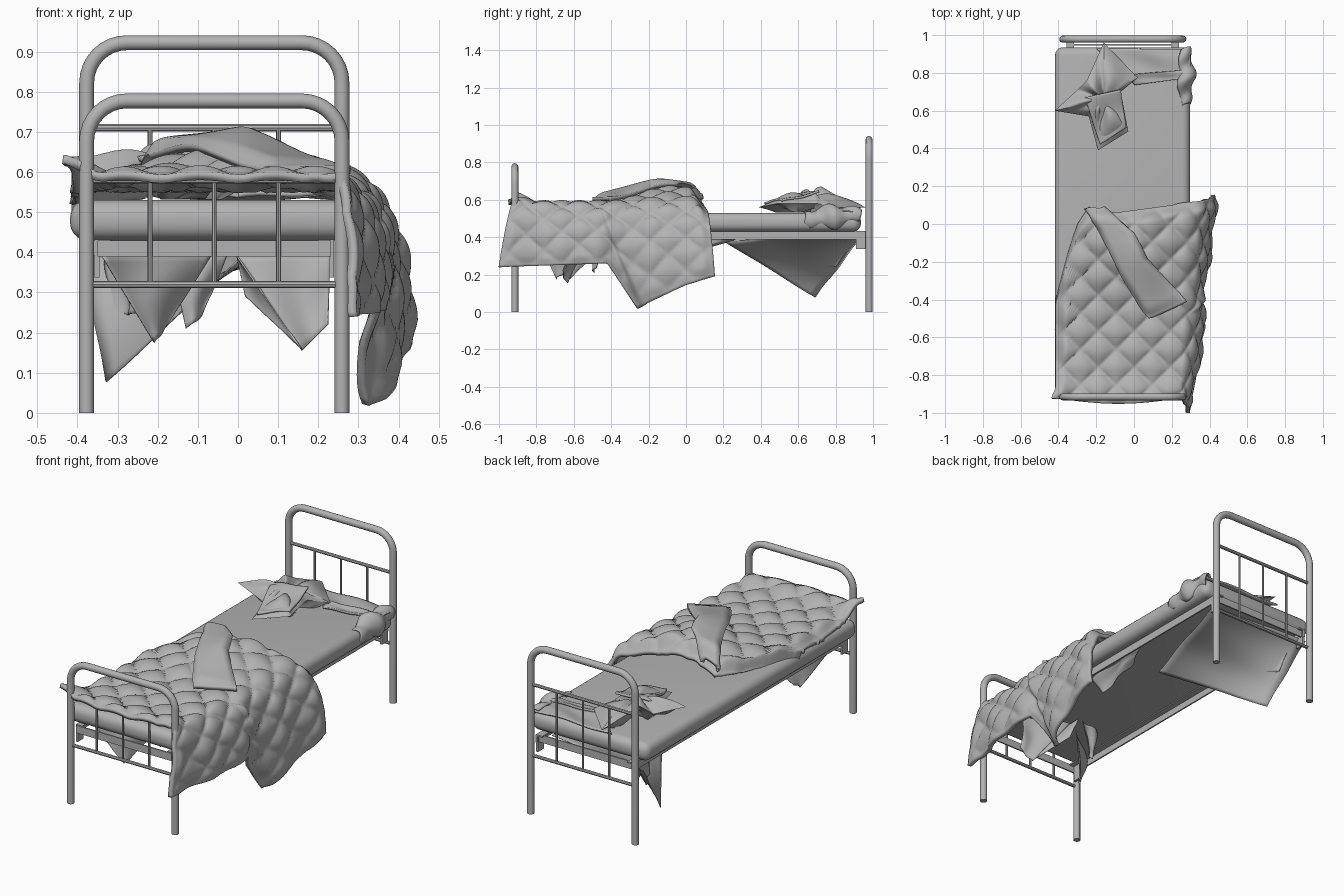
import bpy, bmesh, math
from mathutils import Vector

if "Cube" in bpy.data.objects:
    bpy.data.objects.remove(bpy.data.objects["Cube"])

grey = bpy.data.materials.new("plain grey")
grey.diffuse_color = (0.45, 0.45, 0.45, 1)
grey.use_nodes = True
grey.node_tree.nodes["Principled BSDF"].inputs["Base Color"].default_value = grey.diffuse_color


def finish(name, bm, thick=0.0, angle=40):
    bmesh.ops.remove_doubles(bm, verts=bm.verts, dist=1e-5)
    me = bpy.data.meshes.new(name)
    bm.to_mesh(me)
    bm.free()
    me.materials.append(grey)
    for p in me.polygons:
        p.use_smooth = True
    me.set_sharp_from_angle(angle=math.radians(angle))
    ob = bpy.data.objects.new(name, me)
    bpy.context.collection.objects.link(ob)
    if thick:
        m = ob.modifiers.new("thickness", 'SOLIDIFY')
        m.thickness, m.offset = thick, -1
    return ob


def box(name, x0, x1, y0, y1, z0, z1, bevel=0, seg=4):
    bm = bmesh.new()
    bmesh.ops.create_cube(bm, size=1)
    for v in bm.verts:
        v.co = ((x0 + x1) / 2 + v.co.x * (x1 - x0), (y0 + y1) / 2 + v.co.y * (y1 - y0),
                (z0 + z1) / 2 + v.co.z * (z1 - z0))
    if bevel:
        bmesh.ops.bevel(bm, geom=bm.edges[:], offset=bevel, segments=seg, profile=0.5, affect='EDGES')
    return finish(name, bm)


def tube(name, path, y, r, n=12):
    """Round tube along an x/z path in the plane y."""
    bm = bmesh.new()
    pts = [Vector((x, y, z)) for x, z in path]
    rings = []
    for i, p in enumerate(pts):
        t = (pts[min(i + 1, len(pts) - 1)] - pts[max(i - 1, 0)]).normalized()
        side = t.cross(Vector((0, 1, 0)))
        rings.append([bm.verts.new(p + r * (math.cos(a) * side + math.sin(a) * Vector((0, 1, 0))))
                      for a in (2 * math.pi * k / n for k in range(n))])
    for a, b in zip(rings, rings[1:]):
        for k in range(n):
            bm.faces.new((a[k], a[(k + 1) % n], b[(k + 1) % n], b[k]))
    bm.faces.new(rings[0])
    bm.faces.new(rings[-1][::-1])
    bmesh.ops.recalc_face_normals(bm, faces=bm.faces)
    return finish(name, bm)


def cloth(name, fn, nu, nv, thick):
    """Grid surface from fn(u, v)."""
    bm = bmesh.new()
    g = [[bm.verts.new(fn(i / nu, j / nv)) for j in range(nv + 1)] for i in range(nu + 1)]
    for i in range(nu):
        for j in range(nv):
            bm.faces.new((g[i][j], g[i + 1][j], g[i + 1][j + 1], g[i][j + 1]))
    return finish(name, bm, thick, 70)


def quad(name, a, b, c, d, wave=0.010, freq=3, push=(0, 0, 1), thick=0.004):
    """Wrinkled cloth between four corners."""
    a, b, c, d, push = map(Vector, (a, b, c, d, push))

    def fn(u, v):
        p = (a.lerp(b, u)).lerp(d.lerp(c, u), v)
        return p + push * wave * (math.sin(freq * math.pi * u + 2.2 * v) + 0.5 * math.sin(7 * v + 4 * u))
    return cloth(name, fn, 24, 14, thick)


def interp(pts, t):
    if t <= pts[0][0]:
        return pts[0][1]
    for (a, p), (b, q) in zip(pts, pts[1:]):
        if t <= b:
            return p + (q - p) * (t - a) / (b - a)
    return pts[-1][1]


def smooth(t):
    t = min(max(t, 0), 1)
    return t * t * (3 - 2 * t)


# Tubular head and foot frames
XL, XR, R = -0.377, 0.259, 0.1
for end, y, top, rail in (("foot", -0.915, 0.777, 0.58), ("head", 0.979, 0.922, 0.71)):
    path = [(XL, 0)]
    path += [(XL + R - R * math.cos(a), top - R + R * math.sin(a)) for a in (math.pi / 2 * k / 8 for k in range(9))]
    path += [(XR - R + R * math.sin(a), top - R + R * math.cos(a)) for a in (math.pi / 2 * k / 8 for k in range(9))]
    tube(end + "_arch", path + [(XR, 0)], y, 0.0185)
    for z in (0.32, rail):
        tube(end + "_rail", [(XL, z), (XR, z)], y, 0.009, 8)
    for x in (-0.219, -0.059, 0.101):
        tube(end + "_bar", [(x, 0.32), (x, rail)], y, 0.006, 8)

# Angle-iron side rails, end crossbars and brackets
for x, s in ((-0.357, 1), (0.239, -1)):
    box("side_rail", min(x, x + s * 0.008), max(x, x + s * 0.008), -0.9, 0.965, 0.388, 0.43)
    box("side_rail_flange", min(x, x + s * 0.04), max(x, x + s * 0.04), -0.9, 0.965, 0.424, 0.432)
    for y in (-0.9, 0.91):
        box("bracket", min(x, x + s * 0.012), max(x, x + s * 0.012), y, y + 0.052, 0.337, 0.43)
for y in (-0.908, 0.945):
    box("crossbar", -0.35, 0.232, y, y + 0.008, 0.389, 0.43)

# Mattress
box("mattress", -0.418, 0.297, -0.9, 0.935, 0.43, 0.53, 0.042, 5)

# Quilt
HEAD = [(-.42, -.4), (-.36, -.18), (-.30, 0), (-.24, .09), (-.1, .06), (.2, .10), (.42, .155)]
HEM = [(-1, .24), (-.42, .26), (-.26, .015), (-.2, .05), (0, .145), (.15, .19)]
OUT = [(-.98, .285), (-.75, .335), (-.55, .37), (-.38, .355), (-.2, .385), (0, .39), (.15, .41)]


def quilt_top(x, y):
    z = 0.568 + 0.08 * smooth((y + 0.5) / 0.42) * math.exp(-(x / 0.24) ** 2)
    z += 0.025 * smooth((-0.78 - y) / 0.14)
    z += 0.045 * smooth((-0.33 - x) / 0.1) * smooth((-0.8 - y) / 0.12)
    return z


def puff(a, b, d=0.19):
    return math.sqrt(abs(math.sin(math.pi * (a + b) / d) * math.sin(math.pi * (a - b) / d)))


def quilt(u, v):
    w = max(0, (u - 0.62) / 0.38)
    t = min(u / 0.62, 1)
    x = -0.415 + 0.665 * t - 0.02 * (1 - smooth(t * 8)) * (1 - smooth(v * 8))
    y0 = -0.922 - 0.03 * math.sin(math.pi * t) - 0.08 * w
    y = y0 + (interp(HEAD, x + 0.17 * w) - y0) * v
    edge = smooth(v / 0.04) * smooth((1 - v) / 0.05) * smooth(u / 0.04) * smooth((1 - u) / 0.04)
    z = quilt_top(x, y)
    z -= 0.05 * (1 - smooth((1 - v) / 0.07)) * (1 - w)
    z -= 0.03 * (1 - smooth(u / 0.06)) * smooth((y + 0.8) / 0.15)
    s = x
    if w > 0:
        zt = z
        x += (interp(OUT, y) - 0.25) * (1 - (1 - w) ** 2.3)
        x -= 0.05 * w ** 3 * math.exp(-((y + 0.27) / 0.12) ** 2)
        z = zt + (interp(HEM, y) - zt) * w ** 1.45
        s = x + zt - z
        x += 0.022 * smooth((y + 0.48 - (0.55 - z) * 0.43) / 0.03) * smooth(w * 5)
        x += 0.010 * w * math.sin(y * 24)
    p = (0.030 - 0.014 * w) * puff(s, y) * (0.25 + 0.75 * edge)
    k = min(1, w * 1.6) * math.pi / 2
    return (x + p * math.sin(k), y, z + p * math.cos(k))


cloth("quilt", quilt, 110, 100, 0.022)

# Turned-back quilt corner lying on top
LEFT = [(0, (-.25, .085)), (.25, (-.18, -.02)), (.65, (-.06, -.27)), (1, (.08, -.5))]
RIGHT = [(0, (-.16, .075)), (.3, (.0, -.06)), (.6, (.06, -.19)), (1, (.28, -.41))]


def flap(u, v):
    lx, ly = (interp([(t, p[i]) for t, p in LEFT], v) for i in (0, 1))
    rx, ry = (interp([(t, p[i]) for t, p in RIGHT], v) for i in (0, 1))
    x, y = lx + (rx - lx) * u, ly + (ry - ly) * u
    rim = smooth(u / 0.15) * smooth((1 - u) / 0.15) * smooth((1 - v) / 0.08)
    z = quilt_top(x, y) + 0.024 + 0.02 * rim + 0.008 * math.sin(9 * v + 3 * u) * rim
    return (x, y, z - 0.05 * (1 - smooth(v / 0.15)))


cloth("quilt_turned_corner", flap, 30, 50, 0.022)

# Sheet at the head, with a folded edge and a soft bunch over the right side
quad("head_sheet", (0.0, .74, .543), (.30, .79, .55), (.30, .925, .545), (-.2, .93, .538), 0.005, 3, thick=0.008)
quad("head_sheet_fold", (.0, .735, .545), (.3, .775, .56), (.3, .82, .56), (.0, .79, .56), 0.003, 3, thick=0.012)


def bunch(u, v):
    a = -0.35 * math.pi + 1.05 * math.pi * v
    y = 0.62 + 0.30 * u
    r = (0.055 + 0.012 * math.sin(13 * u + 3 * v)) * (0.55 + 0.45 * math.sin(math.pi * u))
    return (0.265 + r * math.cos(a), y + 0.02 * math.sin(3 * v), 0.495 + 0.02 * u + 1.15 * r * math.sin(a))


cloth("bunched_sheet", bunch, 30, 16, 0.008)

# Crumpled pillow
STAR = [(-.16, .96, .56), (.02, .775, .56), (-.07, .70, .58), (-.03, .49, .58), (-.19, .39, .56),
        (-.24, .57, .57), (-.42, .60, .62), (-.30, .71, .59), (-.25, .76, .64)]


def pillow(u, v):
    k = u * len(STAR)
    i = int(k) % len(STAR)
    p = Vector(STAR[i]).lerp(Vector(STAR[(i + 1) % len(STAR)]), k - int(k))
    q = Vector((-.16, .66, .605)).lerp(p, v)
    q.z += 0.035 * math.sin(math.pi * v) + 0.056 * v * (1 - v) * math.sin(k * 4.2)
    return q


def pillow_under(u, v):
    q = pillow(u, 1 - v)
    q.z = max(q.z - 0.08 * smooth(v * 2.5), 0.532)
    return q


cloth("pillow", pillow, 90, 14, 0)
cloth("pillow_underside", pillow_under, 90, 6, 0)
quad("pillow_fold", (-.26, .67, .64), (-.18, .42, .59), (-.04, .51, .60), (-.07, .71, .645), 0.006, 2, thick=0.012)

# Large loose sheet sagging diagonally under the head half
quad("hanging_sheet_rear", (-.39, .93, .39), (-.33, .69, .08), (0, .2, .39), (.2, .88, .40), 0.006, 3)
quad("hanging_sheet_rear_fold", (-.2, .62, .39), (-.33, .9, .39), (-.31, .8, .24), (-.25, .66, .25), 0.008, 3, (1, 0, 0))

# Loose sheet corners under the foot half
quad("hanging_sheet_front_left", (-.34, -.78, .39), (-.07, -.55, .39), (-.19, -.66, .2), (-.21, -.70, .175), 0.008, 2, (0, 1, 0))
quad("hanging_sheet_front_right", (0, -.52, .39), (.23, -.62, .39), (.225, -.66, .22), (.16, -.64, .155), 0.008, 2, (0, 1, 0))
quad("hanging_sheet_front_right_edge", (.0, -.45, .39), (.0, -.52, .39), (.16, -.64, .16), (.02, -.5, .29), 0.004, 2, (0, 1, 0))
quad("hanging_sheet_front_middle", (-.17, -.5, .39), (-.03, -.45, .39), (-.09, -.48, .24), (-.13, -.5, .21), 0.010, 2, (0, 1, 0))
quad("hanging_sheet_side", (.2, -.1, .4), (.22, .3, .4), (.18, .2, .37), (.16, -.05, .3), 0.008, 3, (1, 0, 0))
